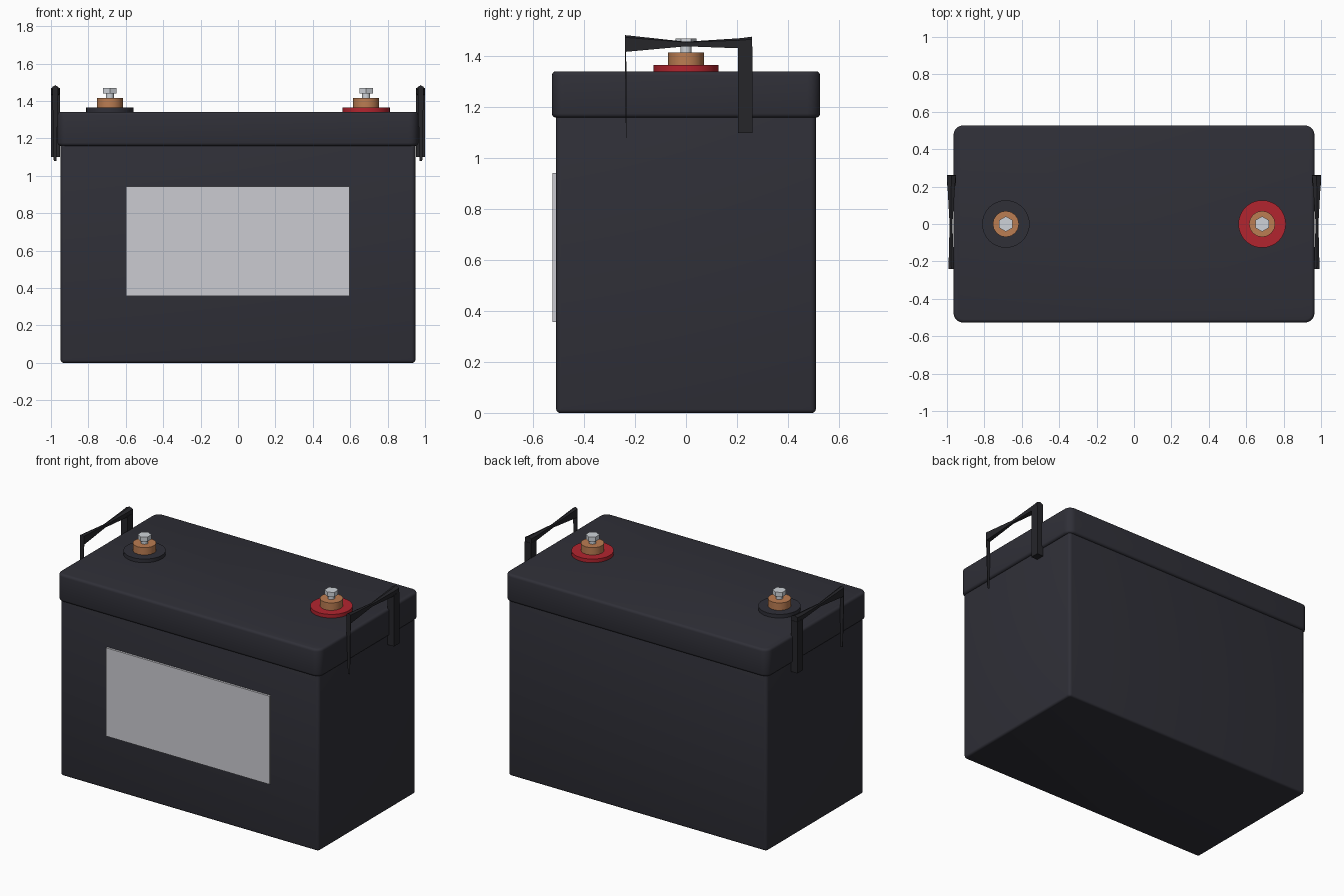
import bpy
import bmesh
from math import radians

cube = bpy.data.objects.get("Cube")
if cube:
    bpy.data.objects.remove(cube, do_unlink=True)


def material(name, color):
    mat = bpy.data.materials.new(name)
    mat.use_nodes = True
    rgba = (*color, 1)
    mat.diffuse_color = rgba
    mat.node_tree.nodes["Principled BSDF"].inputs["Base Color"].default_value = rgba
    return mat


charcoal = material("charcoal plastic", (0.029, 0.029, 0.039))
black = material("black strap", (0.019, 0.019, 0.023))
red = material("red plastic", (0.45, 0.018, 0.028))
copper = material("copper", (0.5, 0.205, 0.085))
steel = material("steel", (0.62, 0.65, 0.69))
grey = material("label grey", (0.6, 0.6, 0.64))


def finish(bm, name, mat, smooth=True):
    bmesh.ops.recalc_face_normals(bm, faces=bm.faces)
    mesh = bpy.data.meshes.new(name)
    bm.to_mesh(mesh)
    bm.free()
    obj = bpy.data.objects.new(name, mesh)
    bpy.context.collection.objects.link(obj)
    mesh.materials.append(mat)
    if smooth:
        bpy.ops.object.select_all(action="DESELECT")
        obj.select_set(True)
        bpy.context.view_layer.objects.active = obj
        bpy.ops.object.shade_smooth_by_angle(angle=radians(35))
    return obj


def box(name, low, high, mat, corner=0, rim=0):
    """Box with rounded upright corners and softened top and bottom rims."""
    bm = bmesh.new()
    bmesh.ops.create_cube(bm, size=1)
    for v in bm.verts:
        v.co = [a + (b - a) * (c + 0.5) for a, b, c in zip(low, high, v.co)]
    if corner:
        upright = [e for e in bm.edges
                   if abs(e.verts[0].co.z - e.verts[1].co.z) > 0.01]
        bmesh.ops.bevel(bm, geom=upright, offset=corner, segments=5,
                        profile=0.5, affect="EDGES")
    if rim:
        flat = [e for e in bm.edges
                if abs(e.verts[0].co.z - e.verts[1].co.z) < 0.001]
        bmesh.ops.bevel(bm, geom=flat, offset=rim, segments=3,
                        profile=0.5, affect="EDGES")
    return finish(bm, name, mat)


def disc(name, x, radius, z0, z1, sides, mat):
    bm = bmesh.new()
    bmesh.ops.create_cone(bm, cap_ends=True, segments=sides, radius1=radius,
                          radius2=radius, depth=z1 - z0)
    bmesh.ops.translate(bm, verts=bm.verts, vec=(x, 0, (z0 + z1) / 2))
    return finish(bm, name, mat)


def loft(bm, rings):
    """Skin matching rings of points and close both ends."""
    rows = [[bm.verts.new(p) for p in ring] for ring in rings]
    n = len(rows[0])
    for a, b in zip(rows, rows[1:]):
        for i in range(n):
            j = (i + 1) % n
            bm.faces.new((a[i], a[j], b[j], b[i]))
    bm.faces.new(rows[0])
    bm.faces.new(rows[-1])


# Case, lid and label
box("case", (-0.948, -0.51, 0), (0.948, 0.51, 1.18), charcoal, 0.02, 0.014)
box("lid", (-0.965, -0.527, 1.16), (0.965, 0.527, 1.342), charcoal, 0.05, 0.016)
box("front_label", (-0.6, -0.524, 0.357), (0.597, -0.505, 0.942), grey)

# Terminals: collar, post, bolt shank and hex head
for side, x, collar in (("left", 0.685, red), ("right", -0.685, charcoal)):
    disc(side + "_terminal_collar", x, 0.127, 1.335, 1.366, 32, collar)
    disc(side + "_terminal_post", x, 0.07, 1.36, 1.415, 16, copper)
    disc(side + "_bolt_shank", x, 0.022, 1.41, 1.445, 12, steel)
    disc(side + "_bolt_head", x, 0.041, 1.44, 1.47, 6, steel)


# Strap handles: twisted top bar, stout rear leg and thin front leg
def bar_ring(s, y, x0, x1, z0, z1, ridge):
    return [(s * x0, y, z0), (s * x1, y, z0), (s * x1, y, z1),
            (s * (x0 + x1) / 2, y, z1 + ridge), (s * x0, y, z1)]


def leg_ring(s, z, x0, x1, y0, y1):
    return [(s * x0, y0, z), (s * x1, y0, z), (s * x1, y1, z), (s * x0, y1, z)]


for side, s in (("left", 1), ("right", -1)):
    bm = bmesh.new()
    loft(bm, [bar_ring(s, -0.24, 0.962, 0.992, 1.418, 1.475, 0.009),
              bar_ring(s, 0.0, 0.971, 0.986, 1.44, 1.456, 0.002),
              bar_ring(s, 0.215, 0.956, 0.998, 1.432, 1.464, 0.008),
              bar_ring(s, 0.26, 0.952, 1.0, 1.425, 1.468, 0.01)])
    loft(bm, [leg_ring(s, 1.1, 0.952, 1.0, 0.205, 0.262),
              leg_ring(s, 1.44, 0.952, 1.0, 0.205, 0.262)])
    loft(bm, [leg_ring(s, 1.08, 0.971, 0.985, -0.236, -0.233),
              leg_ring(s, 1.43, 0.962, 0.992, -0.24, -0.235)])
    finish(bm, side + "_handle", black, smooth=False)
